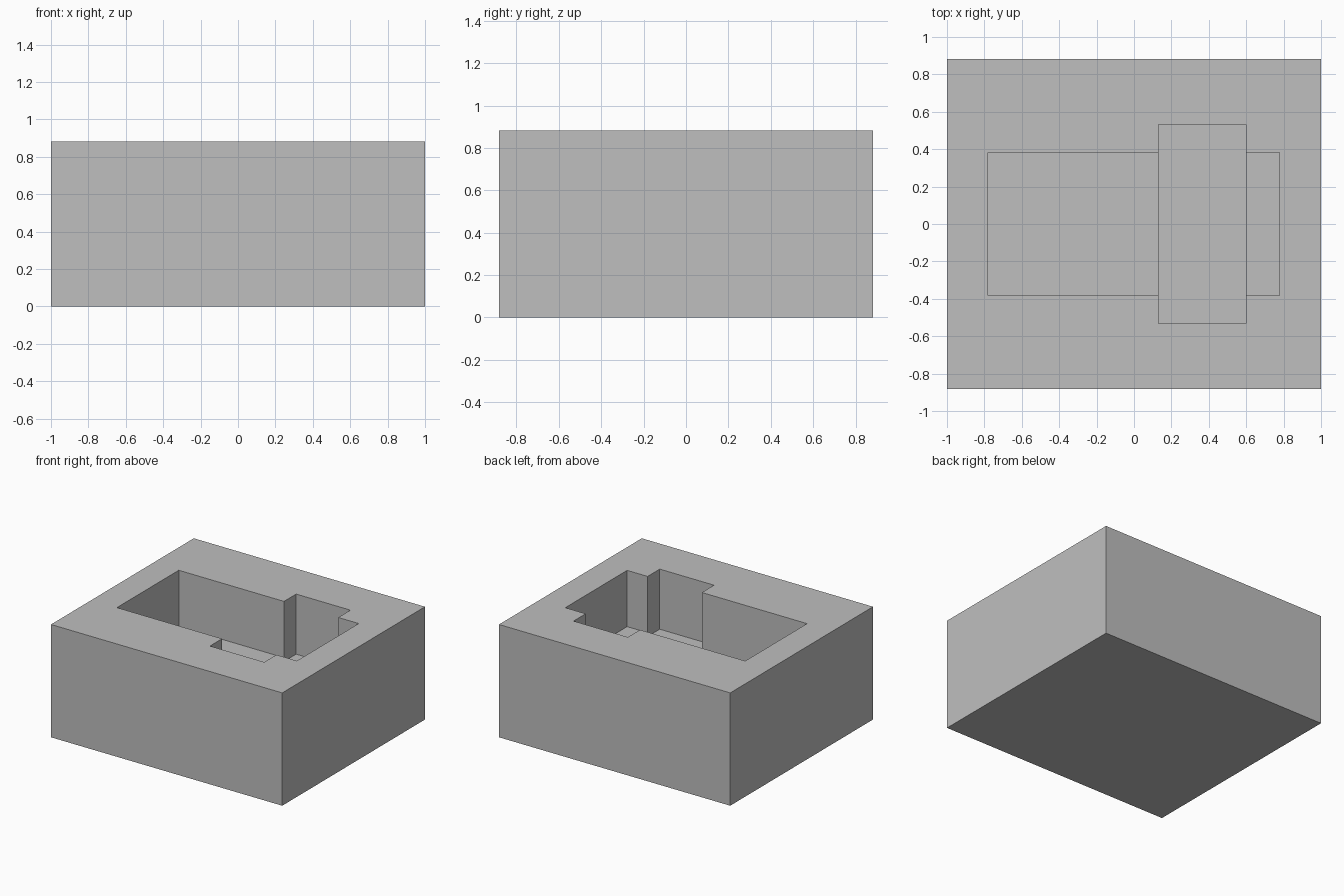
import bpy

if "Cube" in bpy.data.objects:
    bpy.data.objects.remove(bpy.data.objects["Cube"], do_unlink=True)

HEIGHT = 0.882


def box(name, x0, x1, half_y, z0, z1):
    """Axis-aligned box, symmetric about y = 0."""
    bpy.ops.mesh.primitive_cube_add(size=1, location=((x0 + x1) / 2, 0, (z0 + z1) / 2))
    obj = bpy.context.object
    obj.name = name
    obj.scale = (x1 - x0, 2 * half_y, z1 - z0)
    bpy.ops.object.transform_apply(location=True, rotation=False, scale=True)
    return obj


def carve(target, cutter):
    """Subtract the cutter from the target, then discard the cutter."""
    cutter.hide_render = True
    mod = target.modifiers.new("pocket", "BOOLEAN")
    mod.operation = "DIFFERENCE"
    mod.solver = "EXACT"
    mod.object = cutter
    bpy.context.view_layer.objects.active = target
    bpy.ops.object.modifier_apply(modifier=mod.name)
    bpy.data.objects.remove(cutter, do_unlink=True)


# Solid block
block = box("block", -1, 1, 0.882, 0, HEIGHT)

# Long pocket, crossed by a wider and slightly deeper one
carve(block, box("long_pocket", -0.78, 0.777, 0.382, HEIGHT - 0.44, HEIGHT + 0.1))
carve(block, box("cross_pocket", 0.13, 0.6, 0.532, HEIGHT - 0.47, HEIGHT + 0.2))

# Single plain grey
grey = bpy.data.materials.new("plain_grey")
grey.use_nodes = True
colour = (0.52, 0.52, 0.52, 1)
grey.diffuse_color = colour
grey.node_tree.nodes["Principled BSDF"].inputs["Base Color"].default_value = colour
block.data.materials.clear()
block.data.materials.append(grey)
